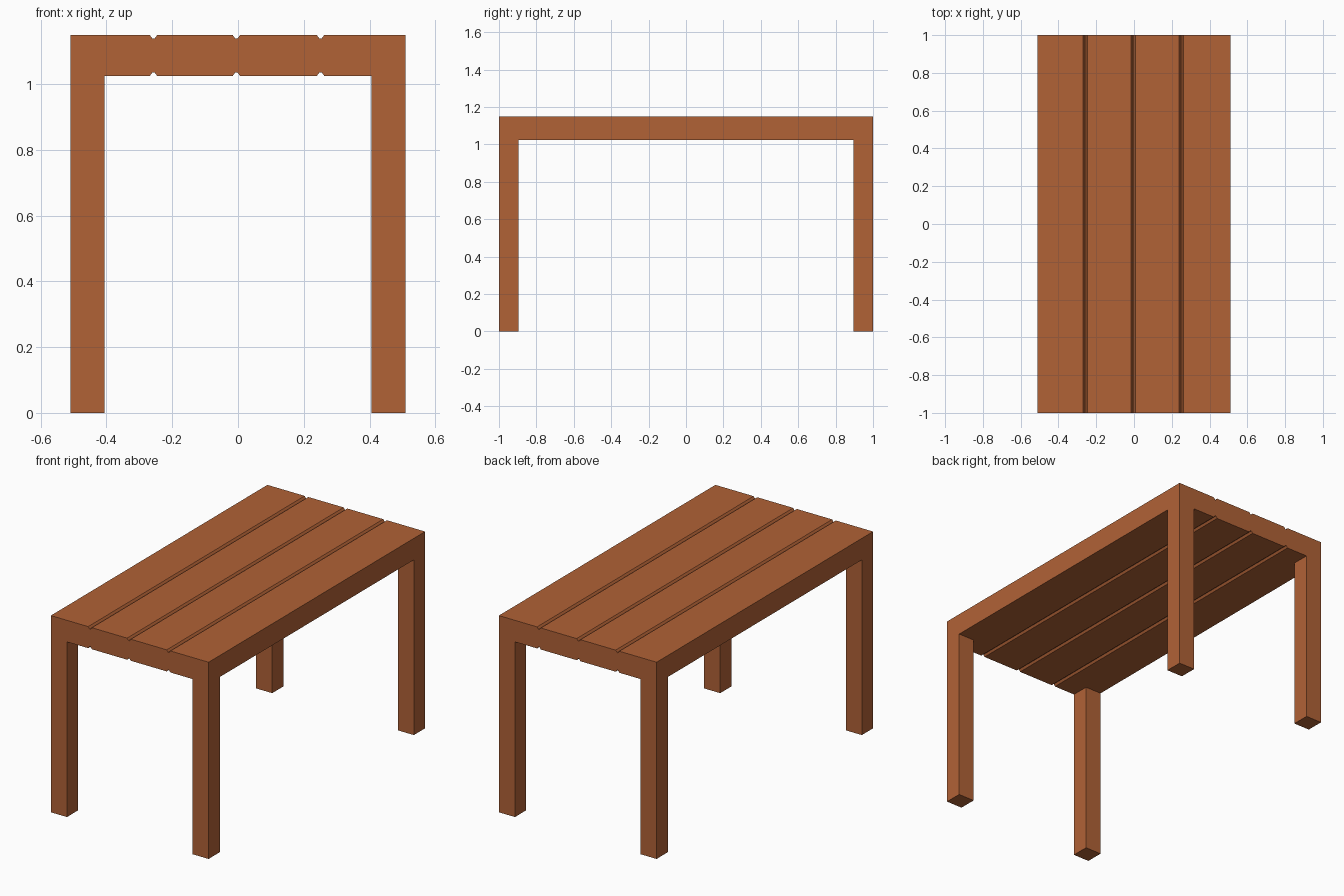
import bpy
import bmesh

if "Cube" in bpy.data.objects:
    bpy.data.objects.remove(bpy.data.objects["Cube"])

wood = bpy.data.materials.new("warm brown wood")
wood.diffuse_color = (0.44, 0.122, 0.037, 1)
wood.use_nodes = True
wood.node_tree.nodes["Principled BSDF"].inputs["Base Color"].default_value = wood.diffuse_color

BOTTOM, TOP = 1.024, 1.15
HALF_X, HALF_Y = 0.51, 1.0


def add_object(name, bm):
    bmesh.ops.recalc_face_normals(bm, faces=bm.faces)
    mesh = bpy.data.meshes.new(name)
    bm.to_mesh(mesh)
    bm.free()
    mesh.materials.append(wood)
    obj = bpy.data.objects.new(name, mesh)
    bpy.context.collection.objects.link(obj)
    return obj


def prism(name, profile, y0, y1):
    """Extrude an x-z outline from y0 to y1."""
    bm = bmesh.new()
    face = bm.faces.new([bm.verts.new((x, y0, z)) for x, z in profile])
    ext = bmesh.ops.extrude_face_region(bm, geom=[face])
    verts = [v for v in ext["geom"] if isinstance(v, bmesh.types.BMVert)]
    bmesh.ops.translate(bm, verts=verts, vec=(0, y1 - y0, 0))
    return add_object(name, bm)


# table top: four boards joined by chamfered grooves above and below
grooves = [-0.257, -0.005, 0.251]
depth, outer, inner = 0.012, 0.012, 0.003


def groove_edge(z, inward):
    pts = []
    for g in grooves:
        pts += [(g - outer, z), (g - inner, z + inward),
                (g + inner, z + inward), (g + outer, z)]
    return pts


lower = [(-HALF_X, BOTTOM)] + groove_edge(BOTTOM, depth) + [(HALF_X, BOTTOM)]
upper = [(-HALF_X, TOP)] + groove_edge(TOP, -depth) + [(HALF_X, TOP)]
prism("table_top", lower + upper[::-1], -HALF_Y, HALF_Y)

# four square legs, flush with the corners of the top
LEG = 0.104
for side, sx in (("left", -1), ("right", 1)):
    for end, sy in (("front", -1), ("back", 1)):
        xa, xb = sorted((sx * HALF_X, sx * (HALF_X - LEG)))
        ya, yb = sorted((sy * HALF_Y, sy * (HALF_Y - LEG)))
        outline = [(xa, 0), (xb, 0), (xb, BOTTOM), (xa, BOTTOM)]
        prism(f"{end}_{side}_leg", outline, ya, yb)
